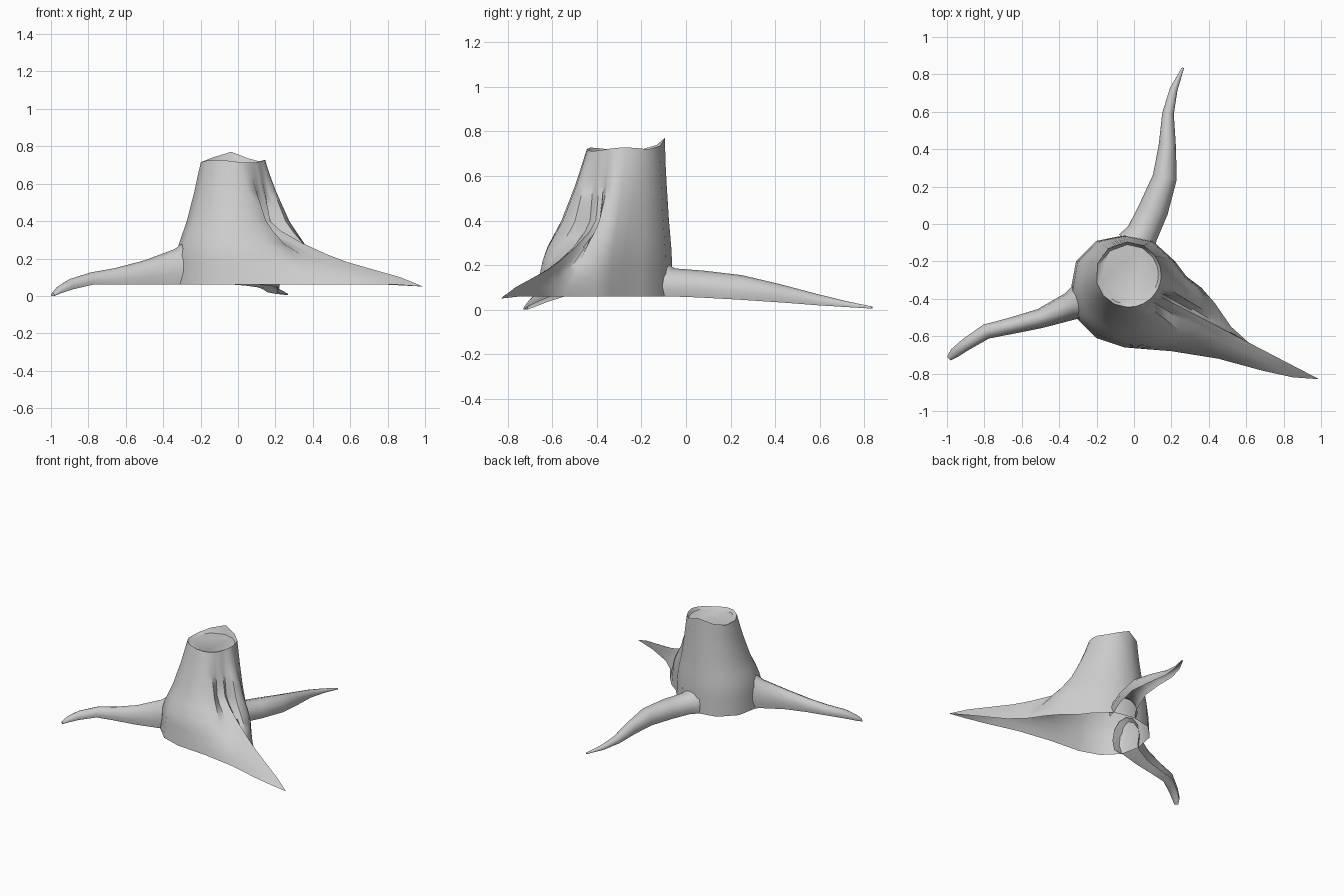
import bpy
import bmesh
import math
from mathutils import Vector

cube = bpy.data.objects.get("Cube")
if cube:
    bpy.data.objects.remove(cube)

bark = bpy.data.materials.new("pale_grey")
bark.use_nodes = True
GREY = (0.6, 0.6, 0.6, 1)
bark.diffuse_color = GREY
bark.node_tree.nodes["Principled BSDF"].inputs["Base Color"].default_value = GREY

CENTRE = Vector((-0.03, -0.27, 0))


def finish(name, bm):
    """Turn a bmesh into a smooth shaded object."""
    mesh = bpy.data.meshes.new(name)
    bm.to_mesh(mesh)
    bm.free()
    mesh.materials.append(bark)
    obj = bpy.data.objects.new(name, mesh)
    bpy.context.collection.objects.link(obj)
    bpy.ops.object.select_all(action="DESELECT")
    obj.select_set(True)
    bpy.context.view_layer.objects.active = obj
    bpy.ops.object.shade_smooth_by_angle(angle=math.radians(45))
    return obj


def bridge(bm, a, b, closed):
    """Join two rows of vertices with quads."""
    n = len(a)
    for i in range(n if closed else n - 1):
        j = (i + 1) % n
        bm.faces.new((a[i], a[j], b[j], b[i]))


def sample(curve, z):
    """Read a piecewise linear curve of (z, value) pairs."""
    for (z0, v0), (z1, v1) in zip(curve, curve[1:]):
        if z <= z1:
            return v0 + (v1 - v0) * (z - z0) / (z1 - z0)
    return curve[-1][1]


# Trunk foot outline, clockwise from the back: x, y, matching angle at the top
FOOT = [(-.05, -.06, 92), (.1, -.09, 62), (.22, -.2, 35), (.28, -.28, 15),
        (.36, -.34, 0), (.43, -.42, -8), (.52, -.55, -16), (.62, -.64, -24),
        (.8, -.74, -30), (.99, -.83, -36), (.85, -.82, -43), (.69, -.785, -50),
        (.45, -.72, -62), (.2, -.68, -76), (-.05, -.66, -92), (-.2, -.61, -115),
        (-.31, -.5, -140), (-.34, -.36, -165), (-.31, -.2, -200), (-.2, -.09, -232)]
# How far each height spreads from the top circle towards the foot
TRUNK_FLARE = [(.06, 1), (.25, .9), (.4, .53), (.56, .24), (.72, 0)]
ROOT_FLARE = [(.06, 1), (.1, .86), (.18, .54), (.22, .42), (.28, .27),
              (.35, .13), (.4, .07), (.72, 0)]
LEVELS = [.06, .1, .14, .18, .22, .28, .35, .4, .48, .56, .64, .72]


def rim_point(degrees, radius, z):
    a = math.radians(degrees)
    return CENTRE + Vector((radius * math.cos(a), radius * math.sin(a), z))


# Trunk flaring into the large front root, with a ragged rim
bm = bmesh.new()
rows = []
for z in LEVELS:
    row = []
    for x, y, degrees in FOOT:
        top = rim_point(degrees, .175, 0)
        foot = Vector((x, y, 0))
        reach = min(1, max(0, ((foot - top).length - .25) / .4))
        flare = sample(TRUNK_FLARE, z) * (1 - reach) + sample(ROOT_FLARE, z) * reach
        p = top.lerp(foot, flare)
        p.z = z
        if z == LEVELS[-1]:
            a = math.radians(degrees)
            p.z += .05 * max(0, math.sin(a)) ** 6 + .008 * math.cos(3 * a)
        row.append(bm.verts.new(p))
    rows.append(row)
rows[0][9].co.z = .05
for low, high in zip(rows, rows[1:]):
    bridge(bm, low, high, True)
# Inner lip and sunken cut surface
inner = [bm.verts.new(rim_point(d, .16, .705)) for _, _, d in FOOT]
bridge(bm, rows[-1], inner, True)
bm.faces.new(inner)
bmesh.ops.recalc_face_normals(bm, faces=bm.faces)
finish("trunk", bm)


def root(name, path):
    """Arched root, open below: rows of x, y, half width, bottom z, top z."""
    bm = bmesh.new()
    rows = []
    for i, (x, y, w, low, high) in enumerate(path):
        before, after = path[max(0, i - 1)], path[min(len(path) - 1, i + 1)]
        along = Vector((after[0] - before[0], after[1] - before[1], 0)).normalized()
        side = Vector((-along.y, along.x, 0))
        row = []
        for k in range(9):
            a = math.radians(-30 + 30 * k)
            rise = (math.sin(a) + .5) / 1.5
            p = Vector((x, y, low + (high - low) * rise)) + side * (w * math.cos(a))
            row.append(bm.verts.new(p))
        rows.append(row)
    for a, b in zip(rows, rows[1:]):
        bridge(bm, a, b, False)
    bm.faces.new(rows[-1])
    bmesh.ops.recalc_face_normals(bm, faces=bm.faces)
    # Keep the open sheet facing outwards
    bm.faces.ensure_lookup_table()
    if bm.faces[3].normal.z < 0:
        bmesh.ops.reverse_faces(bm, faces=bm.faces)
    finish(name, bm)


root("right_root", [(-.27, -.41, .105, .06, .3), (-.34, -.44, .075, .06, .25),
                    (-.5, -.505, .052, .06, .19), (-.66, -.545, .044, .062, .148),
                    (-.79, -.575, .04, .06, .125), (-.9, -.645, .033, .035, .09),
                    (-.96, -.69, .027, .015, .05), (-.99, -.72, .014, .0, .015)])
root("back_root", [(.01, -.11, .105, .06, .22), (.045, -.05, .085, .06, .185),
                   (.105, .08, .08, .055, .175), (.165, .25, .065, .045, .155),
                   (.178, .42, .046, .033, .115), (.182, .59, .031, .02, .07),
                   (.212, .72, .021, .012, .038), (.262, .835, .006, .005, .014)])
